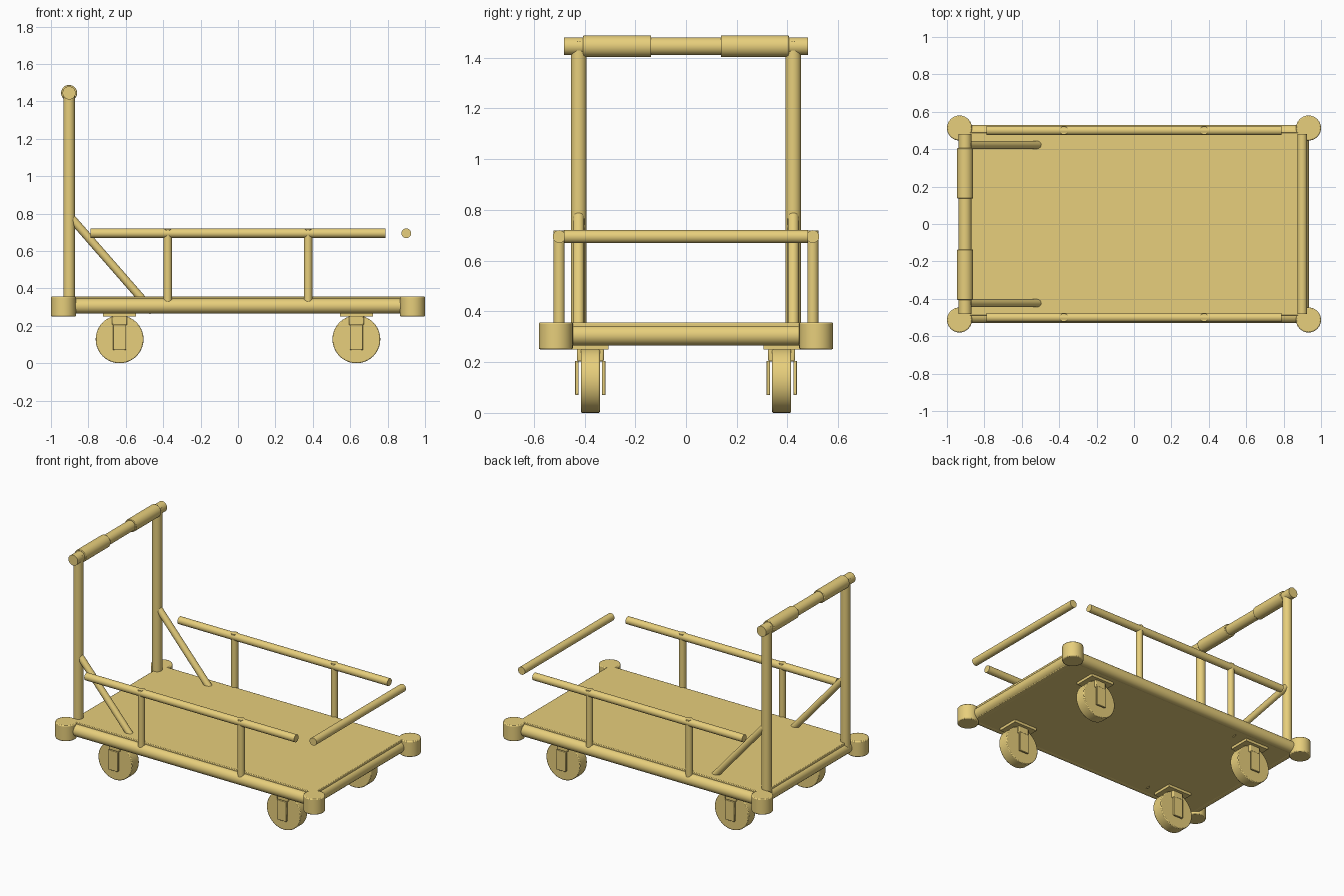
import bpy, math
from mathutils import Vector

if "Cube" in bpy.data.objects:
    bpy.data.objects.remove(bpy.data.objects["Cube"])

mat = bpy.data.materials.new("yellow_paint")
mat.diffuse_color = (0.8, 0.62, 0.2, 1)
mat.use_nodes = True
mat.node_tree.nodes["Principled BSDF"].inputs["Base Color"].default_value = mat.diffuse_color


def finish(ob, name, bevel=0.0):
    ob.name = name
    ob.data.materials.append(mat)
    if bevel:
        m = ob.modifiers.new("Bevel", 'BEVEL')
        m.width, m.segments = bevel, 2
        m.limit_method = 'ANGLE'
    bpy.ops.object.shade_smooth_by_angle(angle=math.radians(35))
    return ob


def rod(name, a, b, r, bevel=0.0, sides=32):
    a, b = Vector(a), Vector(b)
    d = b - a
    bpy.ops.mesh.primitive_cylinder_add(
        vertices=sides, radius=r, depth=d.length, location=(a + b) / 2,
        rotation=d.to_track_quat('Z', 'Y').to_euler())
    return finish(bpy.context.object, name, bevel)


def box(name, loc, size, bevel=0.0):
    bpy.ops.mesh.primitive_cube_add(size=1, location=loc)
    ob = bpy.context.object
    ob.scale = size
    bpy.ops.object.transform_apply(location=False, rotation=False, scale=True)
    return finish(ob, name, bevel)


# Deck plate with tubular rim
box("deck", (0, 0, 0.3125), (1.83, 0.98, 0.089), 0.004)
for s in (-1, 1):
    rod("side_rim", (-0.93, s * 0.49, 0.306), (0.93, s * 0.49, 0.306), 0.04)
    rod("end_rim", (s * 0.895, -0.51, 0.306), (s * 0.895, 0.51, 0.306), 0.04)

# Corner bumpers and casters
for sx in (-1, 1):
    for sy in (-1, 1):
        bx, by = sx * 0.933, sy * 0.513
        rod("corner_bumper", (bx, by, 0.25), (bx, by, 0.357), 0.067, 0.006)

        cx, cy = sx * 0.633, sy * 0.377
        box("caster_plate", (cx, cy, 0.26), (0.177, 0.145, 0.02))
        box("fork_crown", (cx, cy, 0.228), (0.08, 0.106, 0.05), 0.006)
        for k in (-1, 1):
            box("fork_arm", (cx, cy + k * 0.053, 0.138), (0.07, 0.014, 0.135), 0.003)
        rod("wheel", (cx, cy - 0.0375, 0.128), (cx, cy + 0.0375, 0.128), 0.128, 0.005, 40)

# Push handle: uprights, braces, cross bar and grips
hx, hz = -0.903, 1.445
for s in (-1, 1):
    y = s * 0.423
    rod("handle_post", (hx, y, 0.3), (hx, y, 1.463), 0.031)
    rod("handle_brace", (-0.89, y, 0.775), (-0.455, y, 0.277), 0.022)
    rod("handle_grip", (hx, s * 0.137, hz), (hx, s * 0.405, hz), 0.043, 0.003)
rod("handle_bar", (hx, -0.48, hz), (hx, 0.48, hz), 0.035)

# Side rails on posts, and the end rail
for s in (-1, 1):
    rod("side_rail", (-0.788, s * 0.5, 0.695), (0.788, s * 0.5, 0.695), 0.025)
    for x in (-0.375, 0.375):
        rod("rail_post", (x, s * 0.5, 0.32), (x, s * 0.5, 0.718), 0.022)
rod("end_rail", (0.9, -0.48, 0.695), (0.9, 0.48, 0.695), 0.026)
